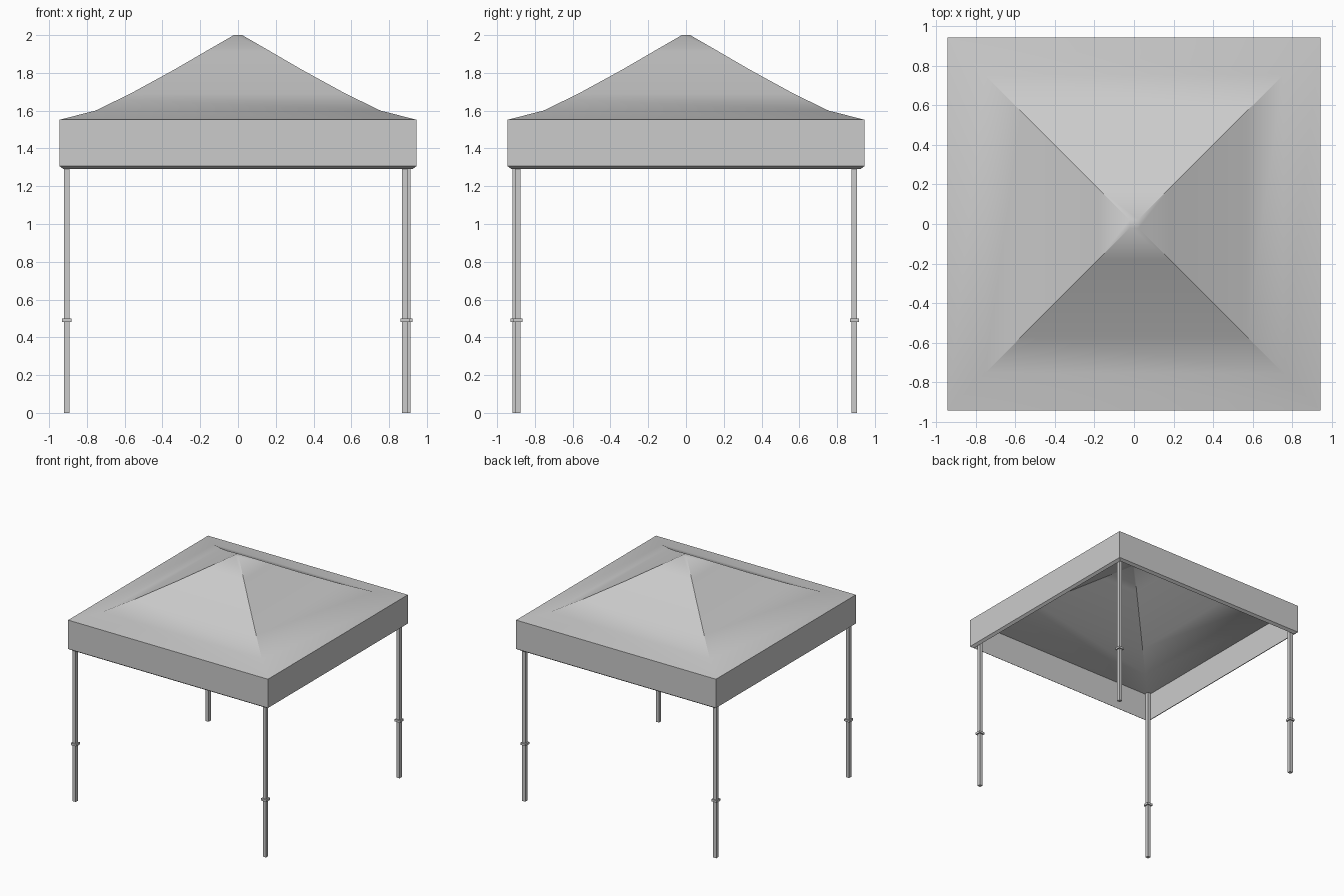
import bpy, bmesh, math

old = bpy.data.objects.get("Cube")
if old:
    bpy.data.objects.remove(old, do_unlink=True)


def make_material(name, color):
    m = bpy.data.materials.new(name)
    m.use_nodes = True
    m.diffuse_color = color
    m.node_tree.nodes["Principled BSDF"].inputs["Base Color"].default_value = color
    return m


GREY = make_material("light grey", (0.6, 0.6, 0.6, 1))


def finish(name, bm):
    bmesh.ops.recalc_face_normals(bm, faces=bm.faces)
    mesh = bpy.data.meshes.new(name)
    bm.to_mesh(mesh)
    bm.free()
    mesh.materials.append(GREY)
    obj = bpy.data.objects.new(name, mesh)
    bpy.context.collection.objects.link(obj)
    return obj


def square_loft(name, profile):
    """Stack square rings given as (half width, height) and cap both ends."""
    bm = bmesh.new()
    corners = [(-1, -1), (1, -1), (1, 1), (-1, 1)]
    rings = [[bm.verts.new((sx * r, sy * r, z)) for sx, sy in corners] for r, z in profile]
    for a, b in zip(rings, rings[1:]):
        for i in range(4):
            j = (i + 1) % 4
            bm.faces.new((a[i], a[j], b[j], b[i]))
    bm.faces.new(rings[0])
    bm.faces.new(rings[-1])
    return finish(name, bm)


def box(name, x, y, width, z0, z1):
    h = width / 2
    obj = square_loft(name, [(h, z0), (h, z1)])
    obj.location = (x, y, 0)
    return obj


# Canopy: sagging roof, hanging valance with a turned-in hem, and lining
roof = [(0.022, 2.0), (0.178, 1.91), (0.336, 1.818), (0.57, 1.69), (0.755, 1.6), (0.945, 1.552)]
lining = [(r - 0.005, z - 0.012) for r, z in reversed(roof[:-1])]
hem = [(0.945, 1.306), (0.922, 1.29), (0.927, 1.535)]
canopy = square_loft("canopy", roof + hem + lining)
bpy.context.view_layer.objects.active = canopy
canopy.select_set(True)
bpy.ops.object.shade_smooth_by_angle(angle=math.radians(30))
canopy.select_set(False)

# Legs with a height-adjustment collar on each
LEGS = {
    "front_right": (-0.907, -0.903),
    "back_right": (-0.907, 0.892),
    "front_left": (0.884, -0.891),
    "back_left": (0.9, 0.892),
}
for place, (x, y) in LEGS.items():
    box(place + "_leg", x, y, 0.029, 0, 1.535)
    box(place + "_collar", x, y, 0.05, 0.481, 0.499)
